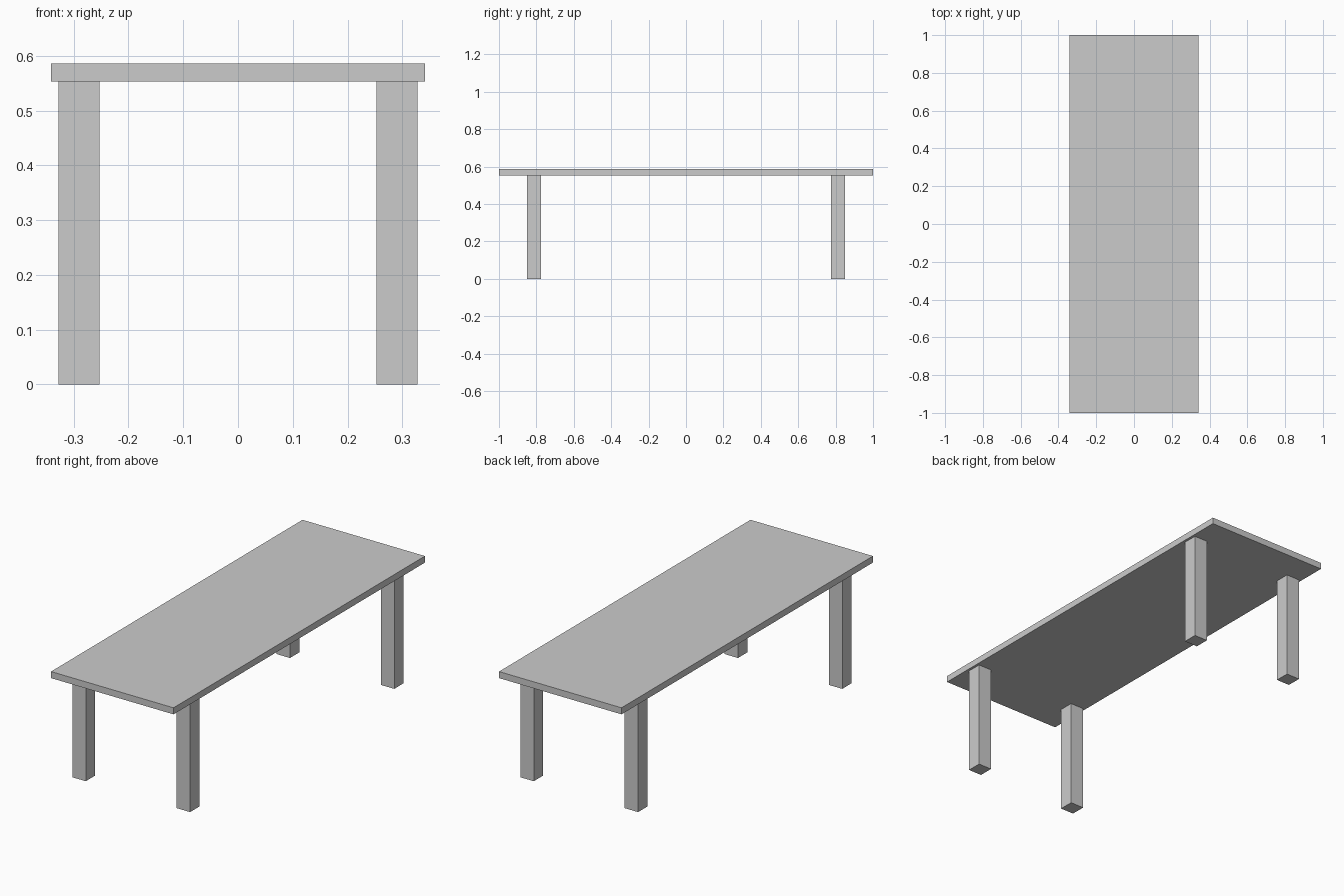
import bpy

if "Cube" in bpy.data.objects:
    bpy.data.objects.remove(bpy.data.objects["Cube"])


def box(name, center, size):
    bpy.ops.mesh.primitive_cube_add(size=1, location=center)
    obj = bpy.context.object
    obj.name = name
    obj.scale = size
    bpy.ops.object.transform_apply(location=False, rotation=False, scale=True)
    return obj


HEIGHT = 0.586
LEG_HEIGHT = 0.553
LEG_WIDTH = 0.075

# Table top
thickness = HEIGHT - LEG_HEIGHT
box("table_top", (0, 0, LEG_HEIGHT + thickness / 2), (0.682, 2.0, thickness))

# Four square legs
for side, x in (("left", -0.2905), ("right", 0.2905)):
    for end, y in (("front", -0.812), ("back", 0.812)):
        box(f"{end}_{side}_leg", (x, y, LEG_HEIGHT / 2),
            (LEG_WIDTH, LEG_WIDTH, LEG_HEIGHT))
